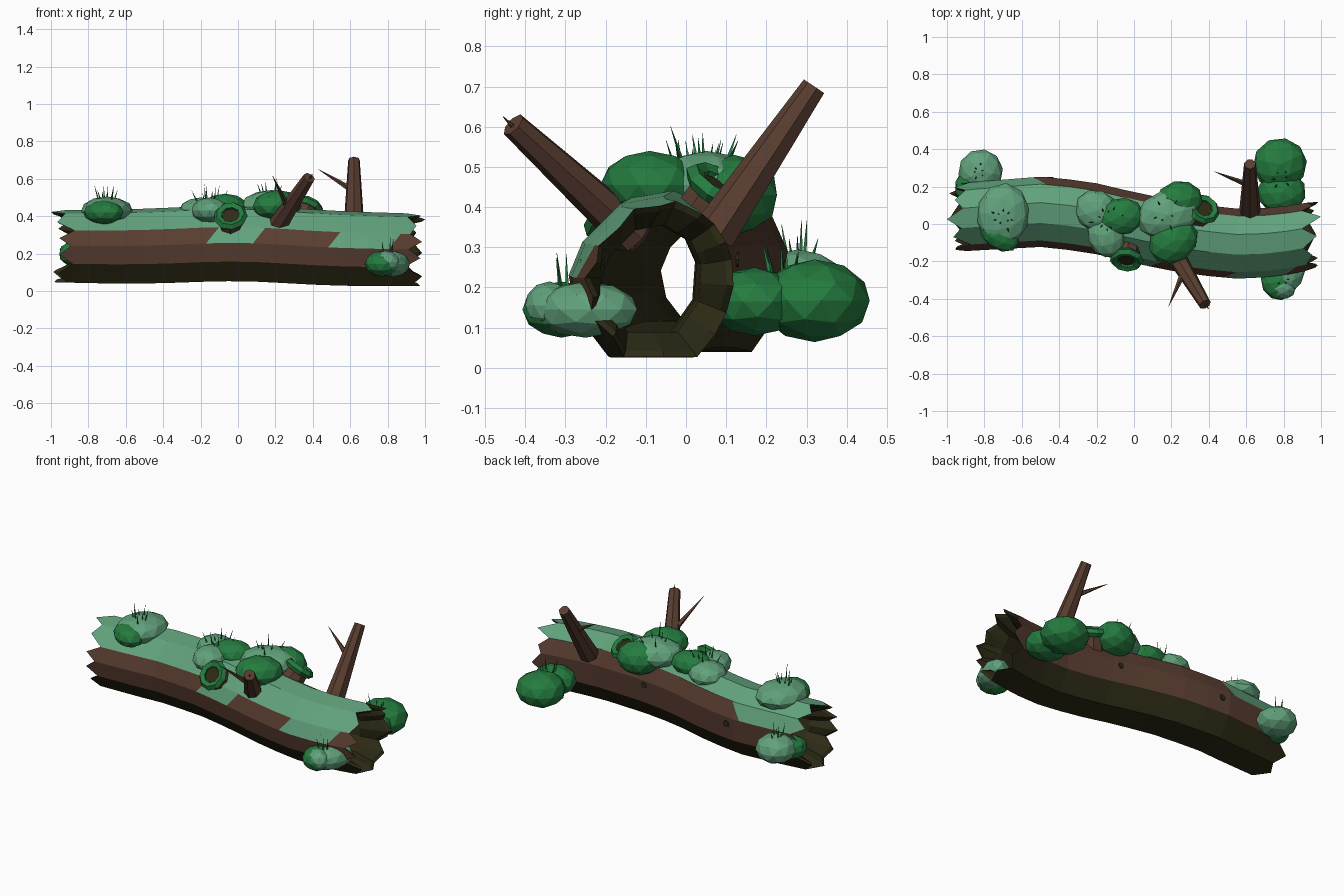
import bpy, bmesh, math, random
from mathutils import Vector

if "Cube" in bpy.data.objects:
    bpy.data.objects.remove(bpy.data.objects["Cube"])

random.seed(4)


def material(name, rgb):
    m = bpy.data.materials.new(name)
    m.diffuse_color = (*rgb, 1)
    m.use_nodes = True
    m.node_tree.nodes["Principled BSDF"].inputs["Base Color"].default_value = m.diffuse_color
    return m


BARK = material("bark_brown", (0.10, 0.047, 0.03))
MOSS = material("light_moss", (0.12, 0.36, 0.20))
LEAF = material("dark_green", (0.018, 0.20, 0.05))
ROT = material("dark_wood", (0.028, 0.025, 0.008))


def finish(name, mat):
    ob = bpy.context.object
    ob.name = name
    ob.data.materials.append(mat)
    return ob


def limb(name, a, b, r1, r2, mat, sides=7):
    """Tapered cylinder from a to b."""
    a, b = Vector(a), Vector(b)
    bpy.ops.mesh.primitive_cone_add(
        vertices=sides, radius1=r1, radius2=r2, depth=(b - a).length,
        location=(a + b) / 2,
        rotation=(b - a).to_track_quat('Z', 'Y').to_euler())
    return finish(name, mat)


# Hollow curved log: faceted profile, (y, z) about the log's centre line
PROFILE = [(-.17, -.10), (-.19, 0), (-.155, .085), (-.06, .18), (.05, .20),
           (.15, .14), (.19, .05), (.18, -.09), (.10, -.205), (-.09, -.205)]
SECTION = []
for i, p in enumerate(PROFILE):
    q = PROFILE[(i + 1) % len(PROFILE)]
    SECTION += [p, ((p[0] + q[0]) / 2, (p[1] + q[1]) / 2)]
BEND = [(-1, .03), (-.8, .045), (-.5, .065), (-.25, .04), (0, -.02),
        (.3, -.08), (.6, -.11), (.8, -.09), (1, -.055)]


def centre(x):
    for (x0, y0), (x1, y1) in zip(BEND, BEND[1:]):
        if x <= x1:
            break
    y = y0 + (y1 - y0) * (x - x0) / (x1 - x0)
    return y, 0.232 + 0.025 * math.exp(-(x / .4) ** 2) - 0.01 * x


N = len(SECTION)
xs = [-.95, -.8, -.65, -.5, -.35, -.2, -.05, .1, .25, .4, .55, .7, .82, .95]
# Splintered end offsets: long tips between deep notches
teeth = {s: [random.uniform(.95, .99) if k % 2 else random.uniform(.87, .93)
             for k in range(N)] for s in (-1, 1)}
teeth[-1][7] = teeth[1][9] = 1.0

bm = bmesh.new()
rows = []
for inner in (False, True):
    for i in (reversed(range(len(xs))) if inner else range(len(xs))):
        end = -1 if i == 0 else 1 if i == len(xs) - 1 else 0
        row = []
        for k, (py, pz) in enumerate(SECTION):
            x = end * (teeth[end][k] - .015 * inner) if end else xs[i]
            y, z = centre(x)
            s = 1 - .05 * x * x
            if inner:
                s *= .92 if end else .68
            row.append(bm.verts.new((x, y + py * s, z + pz * s)))
        rows.append(row)
for i, row in enumerate(rows):
    nxt = rows[(i + 1) % len(rows)]
    for k in range(N):
        f = bm.faces.new((row[k], row[(k + 1) % N], nxt[(k + 1) % N], nxt[k]))
        f.material_index = 0 if i < len(xs) - 1 else 3
bmesh.ops.recalc_face_normals(bm, faces=bm.faces)
# Slanted cuts give the moss patches clean edges
SLANT = 0.8
CUTS = (-.55, -.15, .1, .52, .85)
for c in CUTS:
    bmesh.ops.bisect_plane(bm, geom=bm.verts[:] + bm.edges[:] + bm.faces[:],
                           plane_co=(c, 0, .28), plane_no=(1, 0, -SLANT))
bm.normal_update()
for f in bm.faces:
    if f.material_index == 3:
        continue
    mid, n = f.calc_center_median(), f.normal
    u = mid.x - SLANT * (mid.z - .28)
    patch = (-.15 < u < .1 or .52 < u < .85) if n.y < 0 else u < -.55
    if n.z > .6 or (n.z > .25 and patch):
        f.material_index = 1
    elif n.z < -.35:
        f.material_index = 3
mesh = bpy.data.meshes.new("hollow_log")
bm.to_mesh(mesh)
bm.free()
for m in (BARK, MOSS, LEAF, ROT):
    mesh.materials.append(m)
bpy.context.collection.objects.link(bpy.data.objects.new("hollow_log", mesh))

# Broken branches with thin twigs
limb("back_branch", (.62, .07, .33), (.62, .32, .70), .058, .032, BARK)
limb("back_twig", (.61, .21, .54), (.43, .28, .65), .018, .001, BARK, 5)
limb("front_branch", (.20, -.13, .33), (.38, -.43, .605), .055, .033, BARK)
limb("front_twig", (.26, -.27, .46), (.185, -.44, .615), .018, .001, BARK, 5)
limb("front_twig_tip", (.36, -.40, .57), (.40, -.455, .625), .012, .001, BARK, 5)

# Short stumps with a mossy collar
for side, base, tip in (("front", (-.03, -.10, .33), (-.04, -.19, .40)),
                        ("back", (.33, .02, .35), (.37, .08, .45))):
    limb(side + "_stump", base, tip, .075, .062, BARK, 8)
    d = (Vector(tip) - Vector(base)).normalized()
    limb(side + "_stump_core", tip, Vector(tip) + d * .004, .045, .045, ROT, 8)
    bpy.ops.mesh.primitive_torus_add(
        major_segments=9, minor_segments=5, major_radius=.068,
        minor_radius=.024, location=tip,
        rotation=d.to_track_quat('Z', 'Y').to_euler())
    finish(side + "_stump_moss", LEAF)

# Knots in the back of the bark
for x, z in ((.2, .27), (-.45, .25)):
    y = centre(x)[0] + .184
    limb("bark_knot", (x, y, z), (x, y + .008, z), .02, .018, ROT, 8)

# Moss cushions: centre, radii, colour
CUSHIONS = [
    ((-.70, .05, .43), (.14, .17, .075), MOSS),
    ((-.72, -.05, .42), (.12, .085, .065), LEAF),
    ((-.82, .28, .21), (.12, .12, .085), MOSS),
    ((-.87, .21, .20), (.085, .10, .07), LEAF),
    ((-.20, .07, .43), (.11, .12, .07), MOSS),
    ((-.15, -.06, .43), (.12, .10, .07), MOSS),
    ((-.07, .04, .45), (.10, .125, .07), LEAF),
    ((.24, .12, .43), (.13, .11, .10), LEAF),
    ((.18, .05, .455), (.17, .13, .085), MOSS),
    ((.21, -.09, .455), (.14, .115, .085), LEAF),
    ((.78, .32, .167), (.14, .145, .103), LEAF),
    ((.79, .17, .165), (.13, .12, .085), LEAF),
    ((.83, -.25, .145), (.085, .135, .07), MOSS),
    ((.77, -.31, .145), (.10, .09, .07), LEAF),
    ((.79, -.34, .155), (.075, .06, .06), MOSS),
]
for c, r, mat in CUSHIONS:
    bpy.ops.mesh.primitive_ico_sphere_add(
        subdivisions=2, radius=1, location=c, scale=r,
        rotation=(0, 0, random.uniform(0, 6)))
    ob = finish("moss_cushion", mat)
    # Keep the radii aligned to the axes after the random turn
    a = ob.rotation_euler.z
    ob.rotation_euler.z = 0
    for v in ob.data.vertices:
        x, y, z = v.co
        v.co = (x * math.cos(a) - y * math.sin(a),
                x * math.sin(a) + y * math.cos(a), z)

# Grass blades fanning out of the cushions: centre, spread, count
for c, spread, count in (((-.70, .03, .47), .07, 9), ((-.15, .02, .46), .09, 9),
                         ((.17, .05, .50), .08, 6), ((.79, .25, .22), .06, 6),
                         ((.80, -.29, .18), .05, 5), ((-.83, .28, .26), .05, 6)):
    for i in range(count):
        a = math.tau * i / count + random.uniform(-.3, .3)
        o = Vector((math.cos(a), math.sin(a), 0)) * spread * random.uniform(.3, .8)
        base = Vector(c) + o
        tip = base + o * .6 + Vector((0, 0, random.uniform(.06, .11)))
        limb("grass_blade", base, tip, .007, .0005, LEAF, 3)
